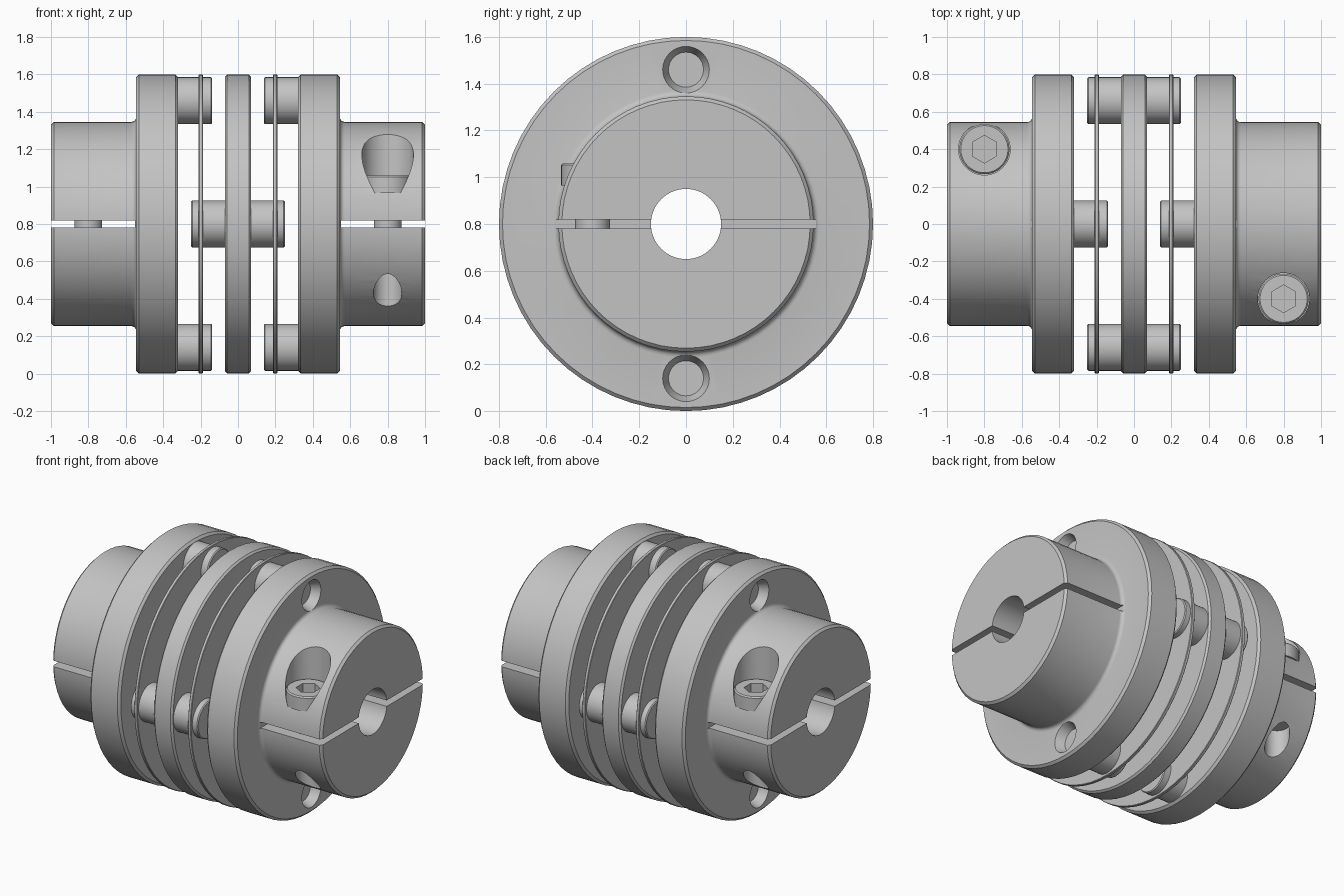
import bpy, bmesh
from math import sin, cos, pi
from mathutils import Vector

cube = bpy.data.objects.get("Cube")
if cube:
    bpy.data.objects.remove(cube)

AXIS_Z = 0.8      # height of the shaft axis
R_FLANGE = 0.8
R_HUB = 0.546
R_BORE = 0.15
PIN_OFFSET = 0.66

steel = bpy.data.materials.new("machined grey metal")
steel.use_nodes = True
grey = (0.55, 0.55, 0.55, 1)
steel.diffuse_color = grey
steel.node_tree.nodes["Principled BSDF"].inputs["Base Color"].default_value = grey


def finish(name, bm):
    bmesh.ops.recalc_face_normals(bm, faces=bm.faces)
    mesh = bpy.data.meshes.new(name)
    bm.to_mesh(mesh)
    bm.free()
    mesh.materials.append(steel)
    obj = bpy.data.objects.new(name, mesh)
    bpy.context.collection.objects.link(obj)
    return obj


def lathe(name, profile, centre=(0, 0, AXIS_Z), upright=False, ring=False, n=64, phase=0):
    """Spin (distance along axis, radius) points; a ring closes on itself, else ends are capped."""
    bm = bmesh.new()
    rows = []
    for a, r in profile:
        row = []
        for i in range(n):
            t = phase + 2 * pi * i / n
            u, v = r * cos(t), r * sin(t)
            p = (u, v, a) if upright else (a, u, v)
            row.append(bm.verts.new(Vector(p) + Vector(centre)))
        rows.append(row)
    pairs = list(zip(rows, rows[1:]))
    if ring:
        pairs.append((rows[-1], rows[0]))
    else:
        bm.faces.new(rows[0])
        bm.faces.new(rows[-1])
    for p, q in pairs:
        for i in range(n):
            j = (i + 1) % n
            bm.faces.new((p[i], p[j], q[j], q[i]))
    return finish(name, bm)


def bevelled(a, b, r, c):
    """Cylinder side profile with chamfered ends."""
    return [(a, r - c), (a + c, r), (b - c, r), (b, r - c)]


def plate(name, a, b, c):
    return lathe(name, [(a, R_BORE)] + bevelled(a, b, R_FLANGE, c) + [(b, R_BORE)], ring=True)


def cut(obj, cutter):
    cutter.hide_render = True
    mod = obj.modifiers.new("cut", "BOOLEAN")
    mod.operation = "DIFFERENCE"
    mod.solver = "EXACT"
    mod.object = cutter
    bpy.context.view_layer.objects.active = obj
    bpy.ops.object.modifier_apply(modifier=mod.name)
    bpy.data.objects.remove(cutter)


def smooth(obj):
    bpy.ops.object.select_all(action="DESELECT")
    obj.select_set(True)
    bpy.context.view_layer.objects.active = obj
    bpy.ops.object.shade_smooth_by_angle(angle=pi / 6)


# Clamping hub: flange, fillet and split collar in one turned body
face_x, fil = 0.545, 0.025
fillet = [(face_x + fil * (1 - cos(t)), R_HUB + fil * (1 - sin(t)))
          for t in (k * pi / 8 for k in range(5))]
profile = [(0.32, R_BORE)] + bevelled(0.32, face_x, R_FLANGE, 0.015) + fillet
profile += [(0.985, R_HUB), (1.0, R_HUB - 0.015), (1.0, R_BORE)]
hub = lathe("left_hub", profile, ring=True)

# Clamp slit
bm = bmesh.new()
bmesh.ops.create_cube(bm, size=1)
for v in bm.verts:
    v.co = Vector((0.8 + v.co.x * 0.5, v.co.y * 1.6, AXIS_Z + v.co.z * 0.04))
cut(hub, finish("slit_cutter", bm))

# Screw counterbore, threaded hole and flange countersinks
SCREW = (0.8, -0.4, 0)
cut(hub, lathe("counterbore_cutter", [(0.965, 0.138), (1.7, 0.138)], SCREW, True, n=48))
cut(hub, lathe("thread_cutter", [(0.1, 0.076), (1.1, 0.076)], SCREW, True, n=32))
for s in (1, -1):
    cut(hub, lathe("countersink_cutter", [(0.485, 0.075), (0.555, 0.104)],
                   (0, 0, AXIS_Z + s * PIN_OFFSET), n=32))

# Clamp screw with hexagonal socket
head = [(0.55, 0.074), (0.965, 0.074), (0.965, 0.134), (1.052, 0.134), (1.06, 0.126)]
screw = lathe("left_clamp_screw", head, SCREW, True, n=48)
cut(screw, lathe("socket_cutter", [(1.0, 0.074), (1.2, 0.074)], SCREW, True, n=6, phase=pi / 6))

parts = [hub, screw]

# Short pins joining each flange to its thin disc
for s, where in ((1, "upper"), (-1, "lower")):
    parts.append(lathe(f"left_{where}_pin", bevelled(0.138, 0.33, 0.125, 0.006),
                       (0, 0, AXIS_Z + s * PIN_OFFSET), n=40))

# Thin flexible disc
parts.append(plate("left_disc", 0.188, 0.21, 0.003))

for obj in parts:
    smooth(obj)

# Opposite side is the same set turned half a turn about the vertical
for obj in parts:
    twin = obj.copy()
    twin.name = obj.name.replace("left", "right")
    twin.rotation_euler.z = pi
    bpy.context.collection.objects.link(twin)

# Centre plate and the long pins through it
smooth(plate("centre_plate", -0.07, 0.07, 0.012))
for s, where in ((1, "back"), (-1, "front")):
    smooth(lathe(f"{where}_long_pin", bevelled(-0.25, 0.25, 0.125, 0.006),
                 (0, s * PIN_OFFSET, AXIS_Z), n=40))
